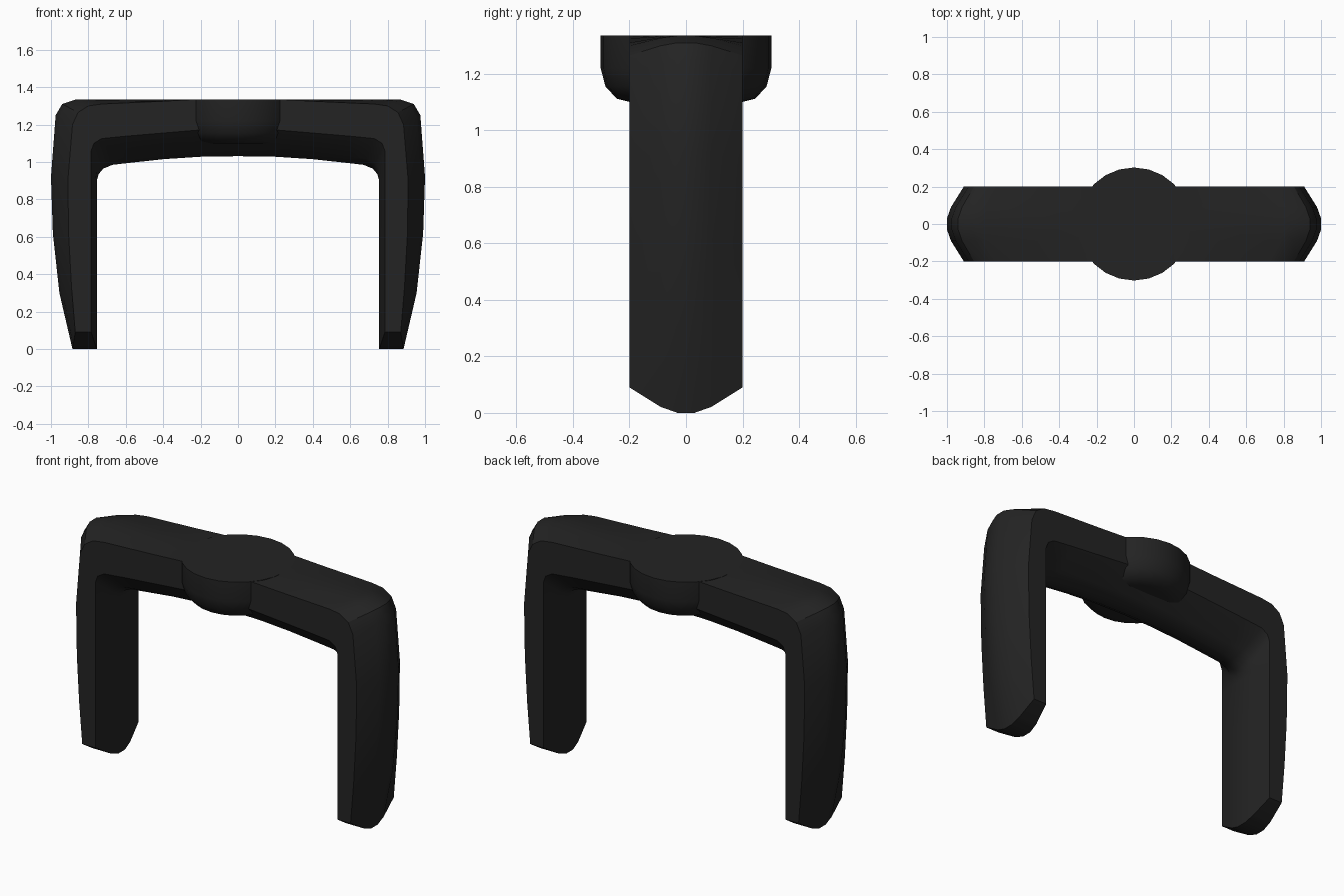
import bpy, bmesh, math

if "Cube" in bpy.data.objects:
    bpy.data.objects.remove(bpy.data.objects["Cube"])

black = bpy.data.materials.new("matte black")
black.use_nodes = True
colour = (0.017, 0.017, 0.017, 1)
black.diffuse_color = colour
bsdf = black.node_tree.nodes["Principled BSDF"]
bsdf.inputs["Base Color"].default_value = colour
bsdf.inputs["Roughness"].default_value = 0.7


def finish(bm, name, angle):
    bmesh.ops.recalc_face_normals(bm, faces=bm.faces)
    mesh = bpy.data.meshes.new(name)
    bm.to_mesh(mesh)
    bm.free()
    obj = bpy.data.objects.new(name, mesh)
    bpy.context.collection.objects.link(obj)
    mesh.materials.append(black)
    bpy.ops.object.select_all(action="DESELECT")
    obj.select_set(True)
    bpy.context.view_layer.objects.active = obj
    bpy.ops.object.shade_smooth_by_angle(angle=math.radians(angle))
    return obj


# Half profiles (x, z) from foot to centre: mid-plane and side-face outlines
outer_mid = [(.885, 0), (.955, .3), (.99, .62), (1, .92), (.975, 1.25),
             (.94, 1.31), (.865, 1.335), (.8, 1.335), (.4, 1.335), (.2, 1.335), (0, 1.335)]
outer_side = [(.87, .09), (.89, .33), (.905, .6), (.91, .9), (.885, 1.2),
              (.855, 1.265), (.8, 1.3), (.73, 1.31), (.4, 1.325), (.22, 1.335), (0, 1.335)]
inner_mid = [(.755, 0), (.755, .3), (.755, .6), (.755, .9), (.745, .935),
             (.72, .965), (.67, .985), (.6, .993), (.4, 1.015), (.2, 1.028), (0, 1.031)]
inner_side = [(.785, .09), (.785, .33), (.785, .6), (.785, .9), (.785, 1.06),
              (.77, 1.1), (.73, 1.125), (.6, 1.138), (.4, 1.155), (.22, 1.17), (0, 1.175)]


def mirrored(half):
    return half + [(-x, z) for x, z in reversed(half[:-1])]


def blend(side, mid, t):
    return [(a + (c - a) * t, b + (d - b) * t)
            for (a, b), (c, d) in zip(mirrored(side), mirrored(mid))]


# Arched handle: outlines lofted across the depth, bulging at the middle
bm = bmesh.new()
layers = []
for y, bulge in [(-.2, 0), (-.09, .74), (-.03, .97), (.03, .97), (.09, .74), (.2, 0)]:
    bulge = min(1, bulge * 1.03)
    rows = [blend(outer_side, outer_mid, bulge), blend(inner_side, inner_mid, bulge)]
    layers.append([[bm.verts.new((x, y, z)) for x, z in row] for row in rows])
count = len(layers[0][0])
for a, b in zip(layers, layers[1:]):
    for k in (0, 1):
        for i in range(count - 1):
            bm.faces.new((a[k][i], a[k][i + 1], b[k][i + 1], b[k][i]))
    for i in (0, count - 1):
        bm.faces.new((a[0][i], b[0][i], b[1][i], a[1][i]))
for outer, inner in (layers[0], layers[-1]):
    for i in range(count - 1):
        bm.faces.new((outer[i], outer[i + 1], inner[i + 1], inner[i]))
finish(bm, "arched_handle", 32)

# Central boss: round disc with a rounded lower edge
bm = bmesh.new()
segments = 24
rings = []
for r, z in [(.302, 1.335), (.302, 1.22), (.285, 1.155), (.245, 1.112), (.19, 1.098)]:
    rings.append([bm.verts.new((r * math.cos(math.tau * i / segments),
                                r * math.sin(math.tau * i / segments), z))
                  for i in range(segments)])
for a, b in zip(rings, rings[1:]):
    for i in range(segments):
        j = (i + 1) % segments
        bm.faces.new((a[i], a[j], b[j], b[i]))
bm.faces.new(rings[0])
bm.faces.new(rings[-1])
finish(bm, "central_boss", 40)
